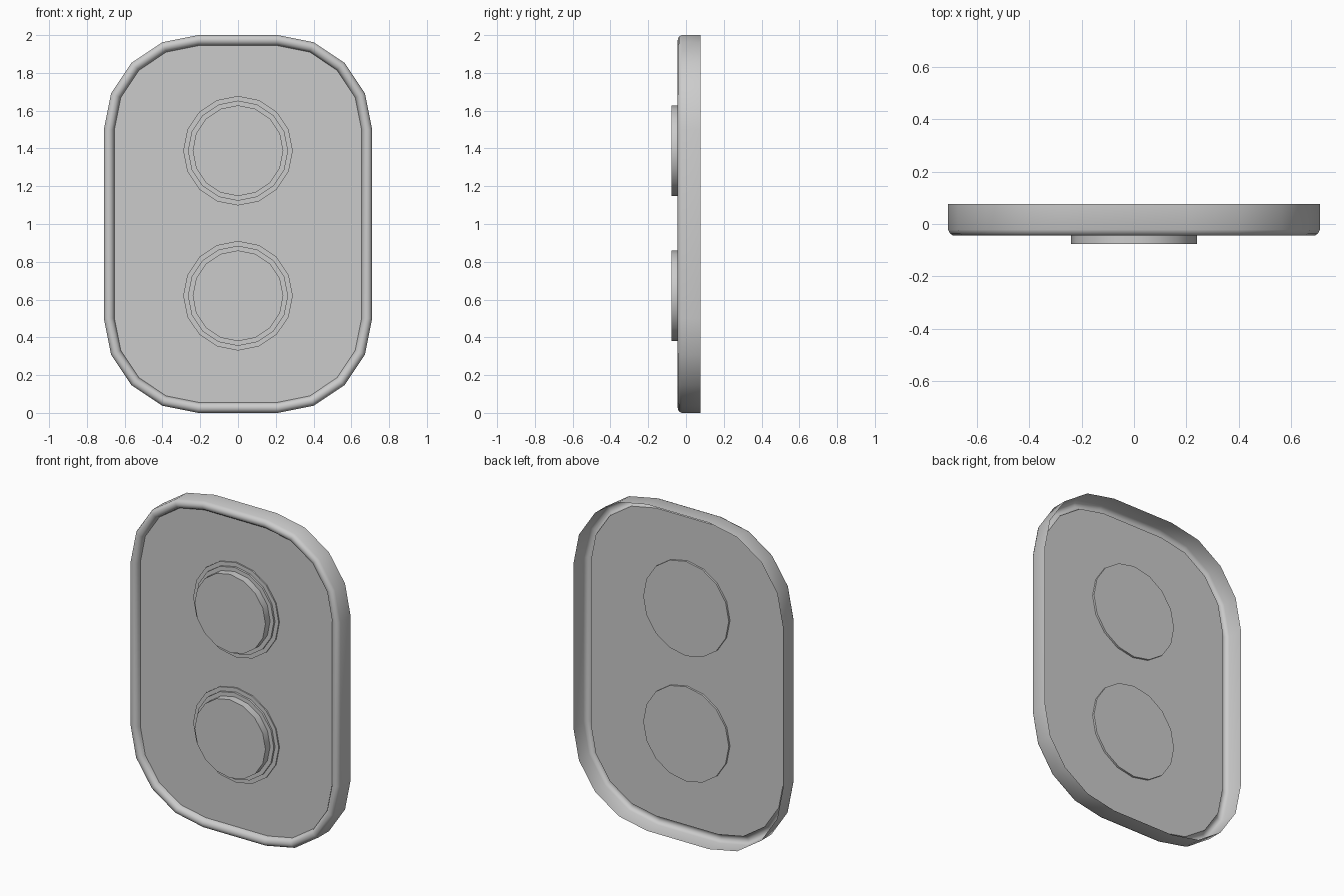
import bpy, bmesh
from math import sin, cos, radians, pi

if "Cube" in bpy.data.objects:
    bpy.data.objects.remove(bpy.data.objects["Cube"])


def finish(name, bm, angle=35):
    me = bpy.data.meshes.new(name)
    bm.to_mesh(me)
    bm.free()
    ob = bpy.data.objects.new(name, me)
    bpy.context.collection.objects.link(ob)
    bpy.ops.object.select_all(action='DESELECT')
    bpy.context.view_layer.objects.active = ob
    ob.select_set(True)
    bpy.ops.object.shade_smooth_by_angle(angle=radians(angle))
    return ob


def outline(inset):
    # rounded rectangle, four segments per corner, counter-clockwise from the front
    r = 0.5 - inset
    pts = []
    for k, (sx, sz) in enumerate([(1, 1), (-1, 1), (-1, -1), (1, -1)]):
        for i in range(5):
            a = k * pi / 2 + i * pi / 8
            pts.append((sx * 0.21 + r * cos(a), 1 + sz * 0.5 + r * sin(a)))
    return pts


def loft(bm, rings):
    # bridge consecutive rings, front-facing winding
    n = len(rings[0])
    for a, b in zip(rings, rings[1:]):
        for i in range(n):
            j = (i + 1) % n
            bm.faces.new((a[i], a[j], b[j], b[i]))


def ring(bm, pts, y):
    return [bm.verts.new((x, y, z)) for x, z in pts]


# open-backed rim with a rounded front bead: (inset, y)
PLATE_Y = -0.012
profile = [(0, 0.077), (0, -0.022), (0.007, -0.036), (0.018, -0.043),
           (0.03, -0.044), (0.043, -0.039), (0.052, -0.028), (0.056, PLATE_Y)]
bm = bmesh.new()
loft(bm, [ring(bm, outline(d), y) for d, y in profile])
finish("rim", bm)

# recessed flat plate
bm = bmesh.new()
bm.faces.new(ring(bm, outline(0.056), PLATE_Y))
finish("plate", bm)


def button(name, z):
    # stepped round button: (radius, y) from back to front
    steps = [(0.29, 0.0), (0.29, -0.02), (0.265, -0.02),
             (0.265, -0.032), (0.24, -0.032), (0.24, -0.077)]
    bm = bmesh.new()
    rings = [ring(bm, [(r * cos(i * pi / 8), z + r * sin(i * pi / 8))
                       for i in range(16)], y) for r, y in steps]
    loft(bm, rings)
    bm.faces.new(rings[-1])
    bm.faces.new(rings[0][::-1])
    finish(name, bm)


button("upper_button", 1.388)
button("lower_button", 0.62)
